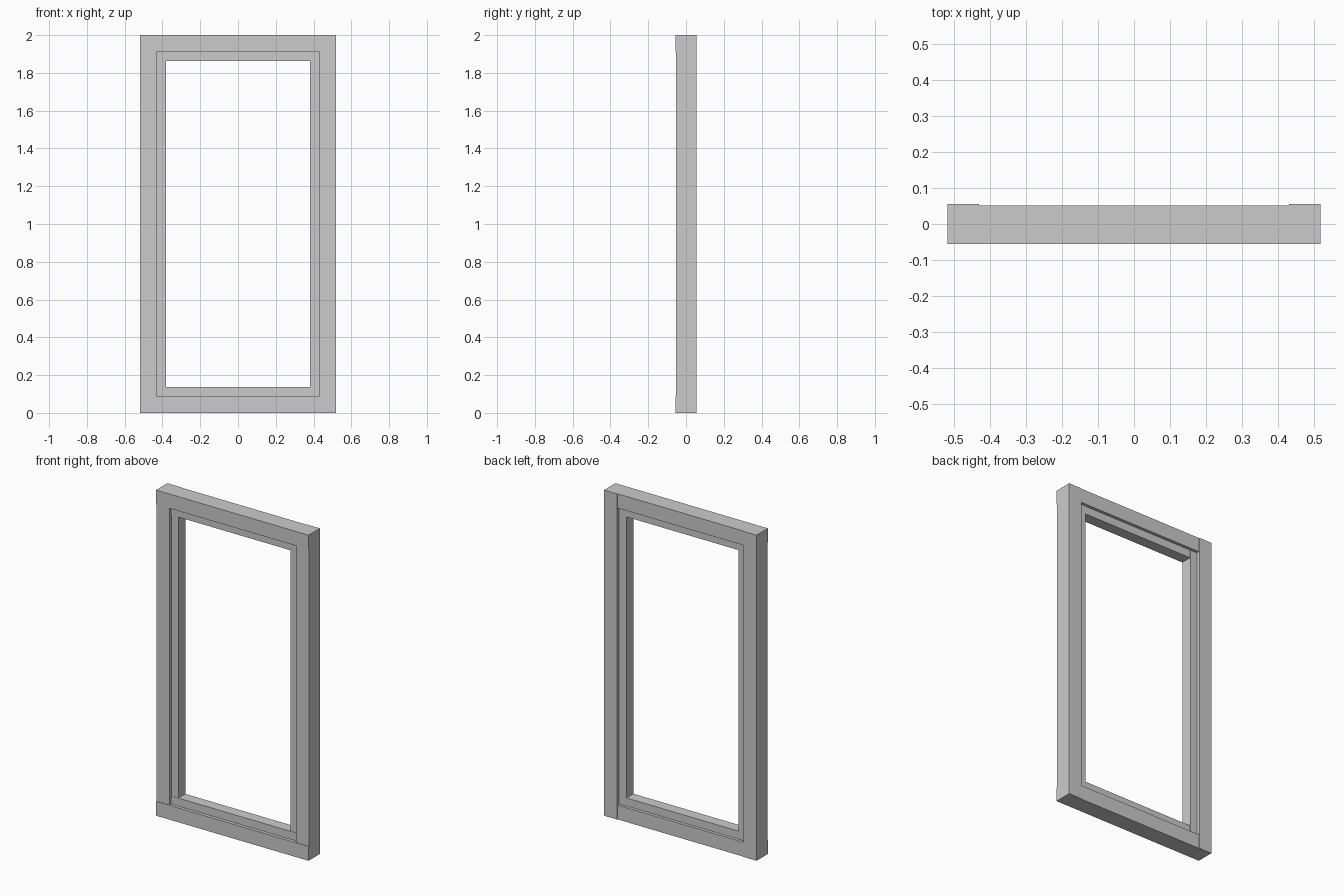
import bpy

if "Cube" in bpy.data.objects:
    bpy.data.objects.remove(bpy.data.objects["Cube"])


def box(name, lo, hi):
    x0, y0, z0 = lo
    x1, y1, z1 = hi
    verts = [(x, y, z) for x in (x0, x1) for y in (y0, y1) for z in (z0, z1)]
    faces = [(0, 1, 3, 2), (4, 6, 7, 5), (0, 4, 5, 1),
             (2, 3, 7, 6), (0, 2, 6, 4), (1, 5, 7, 3)]
    mesh = bpy.data.meshes.new(name)
    mesh.from_pydata(verts, [], faces)
    obj = bpy.data.objects.new(name, mesh)
    bpy.context.collection.objects.link(obj)
    return obj


def lapped_frame(name, half_w, z0, z1, width, depth, lip):
    """Four boards: rails sit slightly proud at the front, stiles at the back."""
    for side, s in (("left", -1), ("right", 1)):
        xa, xb = sorted((s * half_w, s * (half_w - width)))
        box(f"{name}_{side}_stile", (xa, -depth + lip, z0), (xb, depth, z1))
    for end, za in (("bottom", z0), ("top", z1 - width)):
        box(f"{name}_{end}_rail", (-half_w, -depth, za),
            (half_w, depth - lip, za + width))


# Outer frame
lapped_frame("outer_frame", 0.518, 0.0, 2.0, 0.088, 0.055, 0.003)

# Recessed inner sash
lapped_frame("inner_sash", 0.43, 0.088, 1.912, 0.049, 0.035, 0.002)
